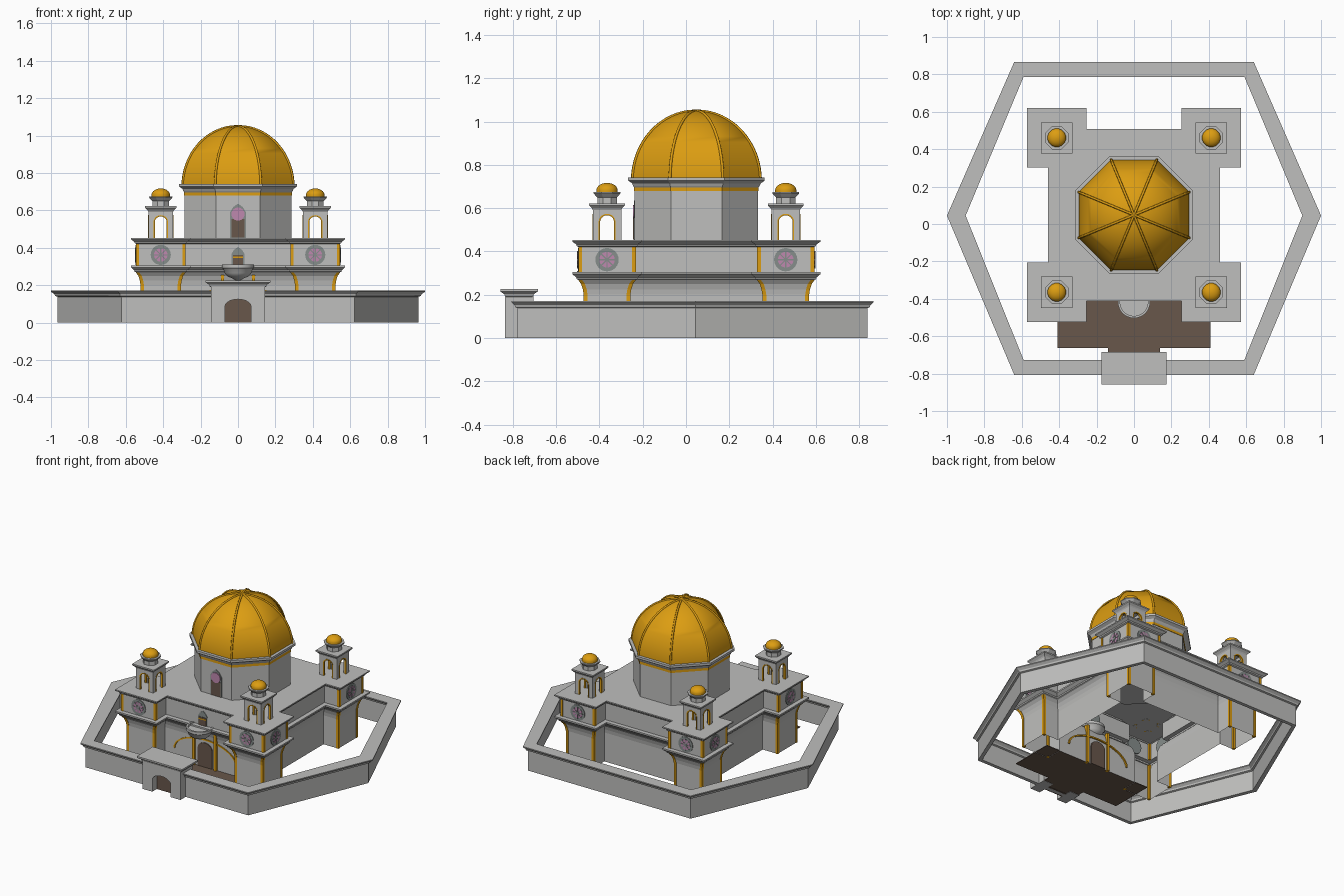
import bpy, math
from mathutils import Matrix, Vector

if "Cube" in bpy.data.objects:
    bpy.data.objects.remove(bpy.data.objects["Cube"])

CY = 0.048      # building centre in y
TC = 0.413      # tower centre offset


def mat(name, col):
    m = bpy.data.materials.new(name)
    m.diffuse_color = (*col, 1)
    m.use_nodes = True
    m.node_tree.nodes["Principled BSDF"].inputs["Base Color"].default_value = m.diffuse_color
    return m


STONE = mat("pale_stone", (0.52, 0.52, 0.51))
GOLD = mat("gold", (0.72, 0.34, 0.006))
WOOD = mat("brown_wood", (0.14, 0.095, 0.07))
PINK = mat("pink_glass", (0.52, 0.25, 0.43))
TRACERY = mat("grey_tracery", (0.24, 0.27, 0.26))


def make(name, verts, faces, m, M=None, smooth=False):
    me = bpy.data.meshes.new(name)
    me.from_pydata([tuple(v) for v in verts], [], faces)
    if M:
        me.transform(M)
    me.materials.append(m)
    me.validate()
    ob = bpy.data.objects.new(name, me)
    bpy.context.collection.objects.link(ob)
    if smooth:
        bpy.ops.object.select_all(action='DESELECT')
        ob.select_set(True)
        bpy.context.view_layer.objects.active = ob
        bpy.ops.object.shade_smooth_by_angle(angle=math.radians(35))
    return ob


def loft(name, rings, m, bottom=True, top=True, wrap=False, M=None, smooth=False):
    """Skin a stack of equal-length counter-clockwise rings."""
    n, k = len(rings[0]), len(rings)
    faces = []
    for r in range(k if wrap else k - 1):
        a, b = r * n, ((r + 1) % k) * n
        faces += [(a + i, a + (i + 1) % n, b + (i + 1) % n, b + i) for i in range(n)]
    if not wrap and bottom:
        faces.append(tuple(reversed(range(n))))
    if not wrap and top:
        faces.append(tuple(range((k - 1) * n, k * n)))
    return make(name, [p for r in rings for p in r], faces, m, M, smooth)


def ngon(n, apothem, z, c=(0, CY)):
    r = apothem / math.cos(math.pi / n)
    return [(c[0] + r * math.cos((i + .5) * 2 * math.pi / n),
             c[1] + r * math.sin((i + .5) * 2 * math.pi / n), z) for i in range(n)]


def stack(name, n, prof, m, c=(0, CY), smooth=False, **kw):
    return loft(name, [ngon(n, r, z, c) for r, z in prof], m, smooth=smooth, **kw)


def plate(name, pts, y0, y1, m, M=None):
    """Extrude an (x, z) outline from y0 (front) to y1 (back)."""
    return loft(name, [[(x, y1, z) for x, z in pts], [(x, y0, z) for x, z in pts]], m, M=M)


def place(x, y, turn=0):
    return Matrix.Translation((x, y, 0)) @ Matrix.Rotation(turn * math.pi / 2, 4, 'Z')


def arc(w, z, h, n=10):
    return [(w * math.cos(i * math.pi / n), z + h * math.sin(i * math.pi / n)) for i in range(n + 1)]


def arch(w, z0, z1, h):
    return [(-w, z0), (w, z0)] + arc(w, z1, h)


def pierced(w, H, a, z0, z1, h):
    """Wall outline with an arched opening."""
    return [(a, z0), (w, z0), (w, H), (-w, H), (-w, z0), (-a, z0)] + arc(a, z1, h)[::-1]


def disc(r, z, n=24):
    return [(r * math.cos(i * 2 * math.pi / n), z + r * math.sin(i * 2 * math.pi / n)) for i in range(n)]


# hexagonal boundary wall
def hexa(d, z):
    x, s, y = .64 - .62 * d, 1 - 1.25 * d, .837 - d
    return [(s, .045, z), (x, .03 + y, z), (-x, .03 + y, z), (-s, .045, z), (-x, .03 - y, z), (x, .03 - y, z)]


loft("boundary_wall", [hexa(d, z) for d, z in
     [(.028, 0), (.028, .138), (.018, .142), (.015, .152), (0, .165), (0, .172),
      (.08, .172), (.08, .165), (.065, .152), (.062, .142), (.052, .138), (.052, 0)]], STONE, wrap=True)

# main building: square hall with four corner towers, one shell
PROF1 = [(.105, 0), (.105, .20), (.109, .225), (.117, .25), (.13, .268)]
PROF2 = [(.13, .305), (.13, .42)]
CORN1 = [(.14, .272), (.142, .28), (.16, .295), (.16, .305)]
CORN2 = [(.14, .425), (.142, .433), (.16, .445), (.16, .453)]


def plan(t, z):
    o, i, c = TC + t, TC - t, .30 + t
    side = [(o, -i), (c, -i), (c, i), (o, i), (o, o)]
    out = []
    for k in range(4):
        for x, y in side:
            for _ in range(k):
                x, y = -y, x
            out.append((x, y + CY, z))
    return out


loft("main_hall", [plan(t, z) for t, z in PROF1 + CORN1 + PROF2 + CORN2], STONE, bottom=False)

# gold corner strips on the towers
for sx in (-1, 1):
    for sy in (-1, 1):
        for ax, ay in ((1, 1), (1, -1), (-1, 1)):
            for prof in (PROF1, PROF2):
                rings = []
                for t, z in prof:
                    x = sx * (TC + ax * (t - .006))
                    y = CY + sy * (TC + ay * (t - .006))
                    rings.append([(x - .009, y - .009, z), (x + .009, y - .009, z),
                                  (x + .009, y + .009, z), (x - .009, y + .009, z)])
                loft("gold_corner_strip", rings, GOLD)

# rose windows on every outer tower face
F = -(TC + .13)
for k in range(4):
    for s in (-1, 1):
        M = place(0, CY, k) @ Matrix.Translation((s * TC, 0, 0))
        plate("rose_window_frame", disc(.054, .362), F - .004, F + .01, TRACERY, M)
        plate("rose_window_glass", disc(.036, .362), F - .006, F, PINK, M)
        for j in range(4):
            R = Matrix.Translation((0, 0, .362)) @ Matrix.Rotation(j * math.pi / 4, 4, 'Y')
            plate("rose_window_spoke", [(-.003, -.04), (.003, -.04), (.003, .04), (-.003, .04)],
                  F - .008, F, TRACERY, M @ R)

# bell turrets
for sx in (-1, 1):
    for sy in (-1, 1):
        x, y = sx * TC, CY + sy * TC
        for k in range(4):
            plate("turret_arch_wall", pierced(.066, .6, .038, .452, .537, .036), -.066, -.046, STONE, place(x, y, k))
            trim = [(.039, .452)] + arc(.039, .537, .037) + [(-.039, .452), (-.032, .452)] \
                + arc(.032, .537, .030)[::-1] + [(.032, .452)]
            plate("turret_gold_trim", trim, -.068, -.056, GOLD, place(x, y, k))
        c = (x, y)
        stack("turret_cornice", 4, [(.066, .592), (.070, .6), (.083, .613), (.083, .622)], STONE, c)
        stack("turret_drum", 8, [(.045, .62), (.045, .65), (.05, .655), (.062, .668), (.062, .674)], STONE, c)
        stack("turret_dome", 16, [(.049, .67), (.049, .683)] +
              [(.049 * math.cos(a * .19), .683 + .034 * math.sin(a * .19)) for a in range(1, 8)] + [(.003, .717)],
              GOLD, c, smooth=True)

# octagonal drum, gold band and cornice
stack("drum", 8, [(.285, .44), (.285, .68)], STONE)
stack("drum_gold_band", 8, [(.288, .68), (.288, .702)], GOLD)
stack("drum_cornice", 8, [(.287, .695), (.292, .703), (.297, .715), (.315, .727), (.315, .742), (.29, .742)], STONE)

# great ribbed dome
DOME = [(.295 * math.cos(i * math.pi / 32) + .001, .725 + .325 * math.sin(i * math.pi / 32)) for i in range(17)]
stack("great_dome", 8, DOME, GOLD, smooth=True)
for k in range(8):
    a = (k + .5) * math.pi / 4
    cu = bpy.data.curves.new("dome_rib", 'CURVE')
    cu.dimensions = '3D'
    cu.bevel_depth = .007
    cu.bevel_resolution = 1
    sp = cu.splines.new('POLY')
    sp.points.add(len(DOME) - 1)
    for p, (r, z) in zip(sp.points, DOME):
        r /= math.cos(math.pi / 8)
        p.co = (r * math.cos(a), CY + r * math.sin(a), z, 1)
    cu.materials.append(GOLD)
    bpy.context.collection.objects.link(bpy.data.objects.new("dome_rib", cu))

# drum window, front only
D = CY - .285
plate("drum_window_frame", [(-.042, .453), (.042, .453), (.042, .59), (.025, .618), (0, .636), (-.025, .618), (-.042, .59)],
      D - .004, D + .01, TRACERY)
plate("drum_window_door", [(-.036, .455), (.036, .455), (.036, .555), (-.036, .555)], D - .007, D, WOOD)
plate("drum_window_glass", disc(.035, .58), D - .009, D, PINK)

# balcony bowl and balcony door on the front wall
B = CY - .43
stack("balcony_bowl", 24, [(.012, .225), (.03, .236), (.055, .247), (.072, .265), (.078, .285), (.086, .292),
      (.086, .31), (.074, .31), (.074, .295)], STONE, (0, -.417), smooth=True)
plate("balcony_door_frame", [(-.036, .305), (.036, .305), (.036, .365), (.022, .388), (0, .405), (-.022, .388), (-.036, .365)],
      B - .004, B + .01, TRACERY)
plate("balcony_door", [(-.028, .305), (.028, .305), (.028, .362), (-.028, .362)], B - .007, B, WOOD)
plate("balcony_door_gold", [(-.028, .345), (.028, .345), (.028, .353), (-.028, .353)], B - .009, B, GOLD)

# main entrance on the front wall with gold posts and arch
E = CY - .405
plate("entrance_door", arch(.055, 0, .13, .045), E - .006, E + .01, WOOD)
for s in (-1, 1):
    plate("entrance_gold_post", [(s * .083 - .009 * q, z) for q, z in ((1, 0), (-1, 0), (-1, .268), (1, .268))],
          E - .015, E + .01, GOLD)
plate("entrance_gold_arch", arc(.24, .08, .12, 20) + arc(.23, .08, .111, 20)[::-1], E - .006, E + .01, GOLD)

# forecourt floor
plate("forecourt_floor", [(-.41, .002), (.41, .002), (.41, .007), (-.41, .007)], -.663, -.36, WOOD)
plate("forecourt_path", [(-.14, .002), (.14, .002), (.14, .007), (-.14, .007)], -.75, -.663, WOOD)

# gatehouse in the boundary wall
plate("gatehouse", pierced(.145, .2, .07, 0, .085, .04), -.836, -.705, STONE)
rings = []
for d, z in [(.03, .188), (.022, .193), (.018, .203), (0, .215), (0, .226)]:
    w, a, b = .173 - d, -.858 + d, -.685 - d
    rings.append([(-w, a, z), (w, a, z), (w, b, z), (-w, b, z)])
loft("gatehouse_cornice", rings, STONE)
plate("gate_door", arch(.07, 0, .085, .04), -.787, -.779, WOOD)
plate("gate_door_inner", arch(.07, 0, .085, .04), -.754, -.746, WOOD)
